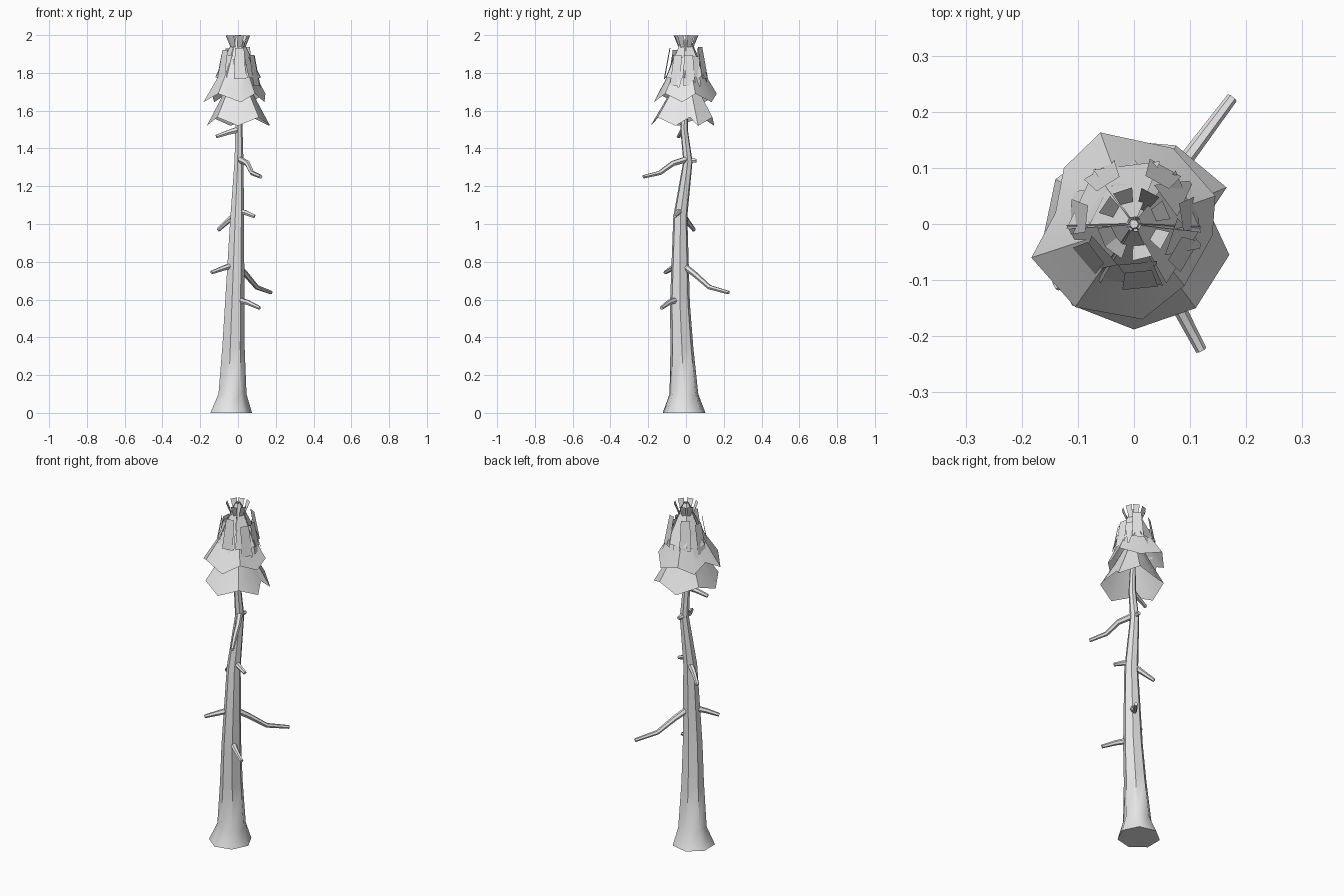
import bpy, bmesh, math, random
from mathutils import Vector

random.seed(4)
cube = bpy.data.objects.get("Cube")
if cube:
    bpy.data.objects.remove(cube, do_unlink=True)

# One plain grey for the whole tree
grey = bpy.data.materials.new("light grey")
grey.use_nodes = True
grey.diffuse_color = (0.8, 0.8, 0.8, 1)
grey.node_tree.nodes["Principled BSDF"].inputs["Base Color"].default_value = (0.8, 0.8, 0.8, 1)


def finish(bm, name, angle):
    mesh = bpy.data.meshes.new(name)
    bm.to_mesh(mesh)
    bm.free()
    mesh.materials.append(grey)
    ob = bpy.data.objects.new(name, mesh)
    bpy.context.collection.objects.link(ob)
    bpy.ops.object.select_all(action="DESELECT")
    ob.select_set(True)
    bpy.context.view_layer.objects.active = ob
    bpy.ops.object.shade_smooth_by_angle(angle=math.radians(angle))
    return ob


def bridge(bm, lower, upper):
    n = len(lower)
    for i in range(n):
        j = (i + 1) % n
        bm.faces.new((lower[i], lower[j], upper[j], upper[i]))


def tube(name, path, radii, sides, level=False):
    """Tapered tube along a path; level keeps the rings horizontal."""
    pts = [Vector(p) for p in path]
    bm = bmesh.new()
    rings = []
    for k, (p, r) in enumerate(zip(pts, radii)):
        way = pts[min(k + 1, len(pts) - 1)] - pts[max(k - 1, 0)]
        way = Vector((0, 0, 1)) if level else way.normalized()
        u = Vector((1, 0, 0)) if level else way.cross(Vector((0, 0, 1))).normalized()
        v = way.cross(u)
        turns = [2 * math.pi * i / sides for i in range(sides)]
        rings.append([bm.verts.new(p + r * (math.cos(a) * u + math.sin(a) * v)) for a in turns])
    for a, b in zip(rings, rings[1:]):
        bridge(bm, a, b)
    bm.faces.new(rings[0][::-1])
    bm.faces.new(rings[-1])
    return finish(bm, name, 50)


# Trunk with a flared foot and a slight bend
tube("trunk",
     [(-.042, -.01, 0), (-.033, -.011, .1), (-.027, -.022, .35), (-.02, -.032, .58),
      (-.006, -.03, 1.04), (.004, .01, 1.33), (.004, -.01, 1.5), (.0, 0, 1.9)],
     [.116, .078, .062, .054, .038, .025, .02, .008], 7, level=True)

# Bare dead branches
branches = {
    "low_stub": [(-.01, -.04, .6), (.05, -.09, .585), (.115, -.13, .555)],
    "long_low_branch": [(-.01, -.02, .785), (.04, .045, .735), (.1, .125, .665), (.175, .225, .637)],
    "left_stub": [(-.02, -.03, .785), (-.08, -.075, .765), (-.14, -.11, .743)],
    "back_stub": [(-.01, -.02, 1.05), (-.06, .01, 1.01), (-.105, .043, .968)],
    "middle_stub": [(-.01, -.02, 1.07), (.04, -.045, 1.06), (.088, -.06, 1.04)],
    "long_high_branch": [(.004, .01, 1.345), (.05, -.07, 1.32), (.075, -.14, 1.27), (.12, -.225, 1.25)],
    "high_stub": [(.004, .01, 1.34), (.01, .055, 1.335)],
    "top_stub": [(.004, -.01, 1.5), (-.05, -.025, 1.485), (-.115, -.04, 1.463)],
}
for name, path in branches.items():
    n = len(path) - 1
    tube(name, path, [.018 - .008 * k / n for k in range(n + 1)], 6)


def skirt(name, rim, base, lift):
    """Open flared foliage skirt rising from an uneven rim."""
    bm = bmesh.new()
    rings = []
    for scale, rise in ((1, 0), (.62, .12), (.1, lift)):
        ring = []
        for i, (x, y) in enumerate(rim):
            sag = (.045 if i % 2 else 0) * scale
            ring.append(bm.verts.new((x * scale, y * scale, base + rise + sag)))
        rings.append(ring)
    for a, b in zip(rings, rings[1:]):
        bridge(bm, a, b)
    return finish(bm, name, 35)


# Two broad lower skirts
skirt("lower_foliage",
      [(-.165, -.04), (-.11, -.145), (0, -.188), (.11, -.15), (.17, -.055),
       (.135, .02), (.165, .065), (.075, .14), (-.04, .15), (-.14, .08)], 1.52, .3)
skirt("upper_foliage",
      [(-.183, -.06), (-.105, -.148), (.015, -.17), (.09, -.11), (.14, -.02),
       (.145, .05), (.07, .135), (-.06, .163), (-.125, .1), (-.14, .02)], 1.645, .3)


def cards(name, count, turn, low, high, wobble):
    """Ring of flat leaf cards; low and high are (radius, height, half width)."""
    bm = bmesh.new()
    for i in range(count):
        a = turn + 2 * math.pi * i / count + random.uniform(-.15, .15)
        out = Vector((math.cos(a), math.sin(a), 0))
        side = Vector((-out.y, out.x, 0))
        dz = random.uniform(-wobble, wobble)
        corners = []
        for (r, z, w), order in ((low, (-1, 1)), (high, (1, -1))):
            mid = out * r + Vector((0, 0, z + (dz if z < 1.99 else 0)))
            corners += [bm.verts.new(mid + side * w * s) for s in order]
        bm.faces.new(corners)
    return finish(bm, name, 20)


# Narrow crown: steep inner cards, loose outer cards, upturned tip leaves
cards("crown_cards", 6, -math.pi / 2, (.105, 1.78, .06), (.012, 2.0, .008), .01)
cards("crown_outer_cards", 7, .25, (.115, 1.75, .032), (.085, 1.915, .024), .025)
cards("crown_hanging_leaves", 6, .6, (.125, 1.72, .004), (.07, 1.88, .035), .02)
cards("tip_leaves", 8, .3, (.008, 1.86, .003), (.063, 1.998, .018), 0)
